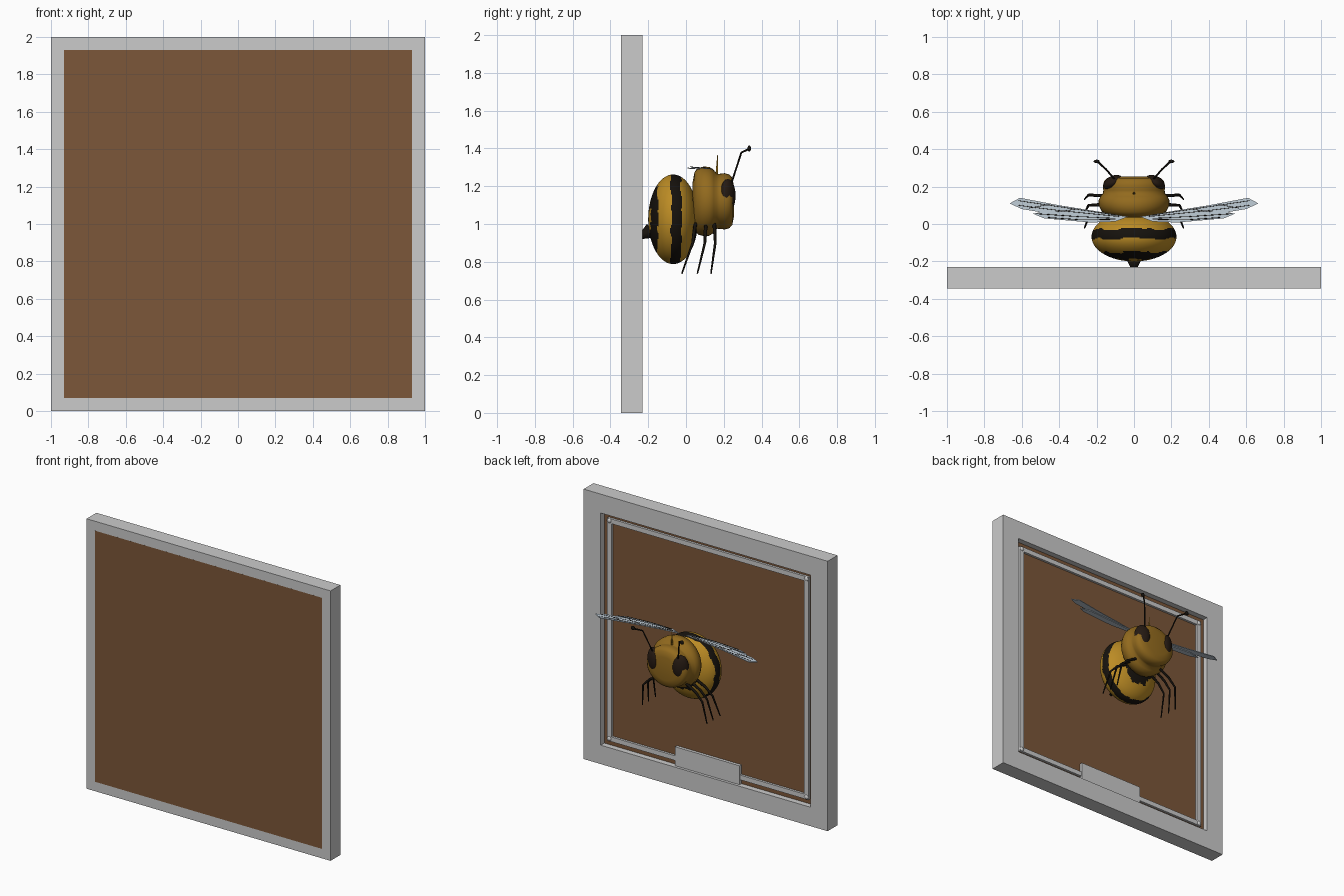
import bpy, bmesh, math, random
from mathutils import Vector, Matrix

if "Cube" in bpy.data.objects:
    bpy.data.objects.remove(bpy.data.objects["Cube"])

random.seed(4)


def material(name, rgb):
    m = bpy.data.materials.new(name)
    m.diffuse_color = (*rgb, 1)
    m.use_nodes = True
    m.node_tree.nodes["Principled BSDF"].inputs["Base Color"].default_value = m.diffuse_color
    return m


BROWN = material("board_brown", (0.2, 0.095, 0.041))
GOLD = material("gold", (0.5, 0.26, 0.018))
AMBER = material("amber", (0.29, 0.145, 0.013))
BLACK = material("black", (0.008, 0.006, 0.004))
DARK = material("eye_dark", (0.018, 0.01, 0.006))
GLASSY = material("wing_grey", (0.5, 0.58, 0.65))


def finish(name, bm, mats=(), smooth=False):
    bmesh.ops.recalc_face_normals(bm, faces=bm.faces)
    me = bpy.data.meshes.new(name)
    for f in bm.faces:
        f.smooth = smooth
    bm.to_mesh(me)
    bm.free()
    for m in mats:
        me.materials.append(m)
    ob = bpy.data.objects.new(name, me)
    bpy.context.collection.objects.link(ob)
    return ob


def box(name, x, y0, y1, z0, z1, mats=()):
    bm = bmesh.new()
    mat = Matrix.Translation((0, (y0 + y1) / 2, (z0 + z1) / 2)) @ Matrix.Diagonal((2 * x, y1 - y0, z1 - z0, 1))
    bmesh.ops.create_cube(bm, size=1, matrix=mat)
    return finish(name, bm, mats)


def square_ring(name, outer, inner, y0, y1):
    """Mitred square frame centred on z = 1."""
    bm = bmesh.new()
    loops = []
    for r, y in ((outer, y0), (outer, y1), (inner, y1), (inner, y0)):
        loops.append([bm.verts.new((sx * r, y, 1 + sz * r)) for sx, sz in ((-1, -1), (1, -1), (1, 1), (-1, 1))])
    for a, b in zip(loops, loops[1:] + loops[:1]):
        for i in range(4):
            j = (i + 1) % 4
            bm.faces.new((a[i], a[j], b[j], b[i]))
    return finish(name, bm)


def ellipsoid(name, loc, radii, mats=(), rot=0.0, seg=24, rings=16):
    bm = bmesh.new()
    mat = Matrix.Translation(loc) @ Matrix.Rotation(rot, 4, 'Z') @ Matrix.Diagonal((*radii, 1)) \
        @ Matrix.Rotation(math.pi / 2, 4, 'X')
    bmesh.ops.create_uvsphere(bm, u_segments=seg, v_segments=rings, radius=1, matrix=mat)
    return finish(name, bm, mats, True)


def tube(name, pts, radii, mat):
    cu = bpy.data.curves.new(name, 'CURVE')
    cu.dimensions = '3D'
    cu.bevel_depth = 1
    cu.bevel_resolution = 1
    cu.use_fill_caps = True
    sp = cu.splines.new('POLY')
    sp.points.add(len(pts) - 1)
    for p, co, r in zip(sp.points, pts, radii):
        p.co = (*co, 1)
        p.radius = r
    cu.materials.append(mat)
    ob = bpy.data.objects.new(name, cu)
    bpy.context.collection.objects.link(ob)
    return ob


def cone(name, base, tip, r1, r2, mat):
    base, tip = Vector(base), Vector(tip)
    d = tip - base
    bm = bmesh.new()
    m = Matrix.Translation((base + tip) / 2) @ d.to_track_quat('Z', 'Y').to_matrix().to_4x4()
    bmesh.ops.create_cone(bm, cap_ends=True, segments=12, radius1=r1, radius2=r2, depth=d.length, matrix=m)
    return finish(name, bm, [mat], True)


# Picture frame, backing board, inner slip with corner beads, blank plate
square_ring("frame", 1.0, 0.86, -0.345, -0.23)
box("backing_board", 0.93, -0.3452, -0.272, 0.07, 1.93, [BROWN])
square_ring("inner_slip", 0.825, 0.79, -0.274, -0.255)
for sx in (-1, 1):
    for sz in (-1, 1):
        ellipsoid("corner_bead", (sx * 0.808, -0.256, 1 + sz * 0.808), (0.017, 0.01, 0.017), seg=12, rings=8)
box("blank_plate", 0.265, -0.274, -0.25, 0.14, 0.28)

# Abdomen: fine ellipsoid with ragged dark bands chosen by depth
abdomen = ellipsoid("abdomen", (0, -0.068, 1.025), (0.227, 0.132, 0.237), [GOLD, BLACK], seg=96, rings=80)
wobble = [random.uniform(-0.007, 0.007) for _ in range(48)]
for f in abdomen.data.polygons:
    c = f.center
    a = math.atan2(c.z - 1.025, c.x) / math.tau * 48 + 48
    y = c.y + wobble[int(a) % 48] * (1 - a % 1) + wobble[int(a + 1) % 48] * (a % 1)
    if -0.19 < y < -0.15 or -0.079 < y < -0.027 or y > 0.042:
        f.material_index = 1
cone("stinger", (0, -0.185, 0.965), (0, -0.255, 0.925), 0.042, 0.008, BLACK)

# Thorax and head: elliptical rings lofted along y
PROFILE = [(0.035, 0.08, 0.10), (0.045, 0.14, 0.155), (0.065, 0.172, 0.177), (0.095, 0.187, 0.184),
           (0.125, 0.19, 0.182), (0.147, 0.18, 0.166), (0.163, 0.166, 0.145), (0.18, 0.164, 0.146),
           (0.205, 0.166, 0.149), (0.23, 0.16, 0.142), (0.245, 0.143, 0.125), (0.253, 0.1, 0.085)]
bm = bmesh.new()
N = 40
rings = []
for y, rx, rz in PROFILE:
    rings.append([bm.verts.new((rx * math.cos(math.tau * i / N), y, 1.12 + rz * math.sin(math.tau * i / N)))
                  for i in range(N)])
for a, b in zip(rings, rings[1:]):
    for i in range(N):
        j = (i + 1) % N
        bm.faces.new((a[i], a[j], b[j], b[i]))
bm.faces.new(rings[0])
bm.faces.new(rings[-1])
finish("thorax_and_head", bm, [AMBER], True)
cone("crest_hair", (0, 0.163, 1.25), (0, 0.167, 1.37), 0.008, 0.001, GOLD)

# Wing outlines and veins in plan; height follows a slight tilt
FORE = [(0.04, 0.04), (0.21, 0.07), (0.4, 0.1), (0.61, 0.14), (0.665, 0.11), (0.6, 0.08), (0.45, 0.055), (0.2, 0.03)]
HIND = [(0.03, 0.04), (0.25, 0.06), (0.45, 0.075), (0.54, 0.055), (0.48, 0.03), (0.23, 0.008), (0.1, 0.013)]
VEINS = [[(0.08, 0.045), (0.35, 0.085), (0.62, 0.125)], [(0.08, 0.04), (0.4, 0.072), (0.62, 0.1)],
         [(0.3, 0.08), (0.42, 0.065)], [(0.45, 0.105), (0.56, 0.085)],
         [(0.1, 0.03), (0.3, 0.04), (0.52, 0.055)], [(0.1, 0.025), (0.28, 0.022), (0.46, 0.035)]]


def wing_z(y):
    return 1.3 - 0.08 * y


def wing(name, outline, s, drop):
    bm = bmesh.new()
    face = bm.faces.new([bm.verts.new((s * x, y, wing_z(y) - drop)) for x, y in outline])
    ext = bmesh.ops.extrude_face_region(bm, geom=[face])
    verts = [v for v in ext["geom"] if isinstance(v, bmesh.types.BMVert)]
    bmesh.ops.translate(bm, verts=verts, vec=(0, 0, 0.005))
    finish(name, bm, [GLASSY])


for s, side in ((1, "right"), (-1, "left")):
    wing(f"fore_wing_{side}", FORE, s, 0)
    wing(f"hind_wing_{side}", HIND, s, 0.006)
    for v in VEINS:
        tube(f"wing_vein_{side}", [(s * x, y, wing_z(y) + 0.0045) for x, y in v], [0.0018] * len(v), BLACK)

    # Eyes
    ellipsoid(f"eye_{side}", (s * 0.112, 0.221, 1.15), (0.056, 0.036, 0.088), [DARK], -s * 0.5)

    # Antennae with small clubs
    tube(f"antenna_{side}", [(s * 0.1, 0.235, 1.2), (s * 0.15, 0.293, 1.378), (s * 0.198, 0.336, 1.398)],
         [0.005, 0.005, 0.006], BLACK)
    ellipsoid(f"antenna_club_{side}", (s * 0.2, 0.335, 1.4), (0.016, 0.009, 0.016), [BLACK], seg=12, rings=8)

    # Three legs: hip, knee, shin, foot
    for n, (hip, knee, foot) in {"front": (0.15, 0.155, 0.132), "middle": (0.105, 0.1, 0.06),
                                 "hind": (0.05, 0.035, -0.022)}.items():
        tube(f"{n}_leg_{side}", [(s * 0.11, hip, 1.0), (s * 0.19, (hip + knee) / 2, 0.955),
                                 (s * 0.243, knee, 0.9), (s * 0.265, foot, 0.737)],
             [0.01, 0.009, 0.007, 0.004], BLACK)
